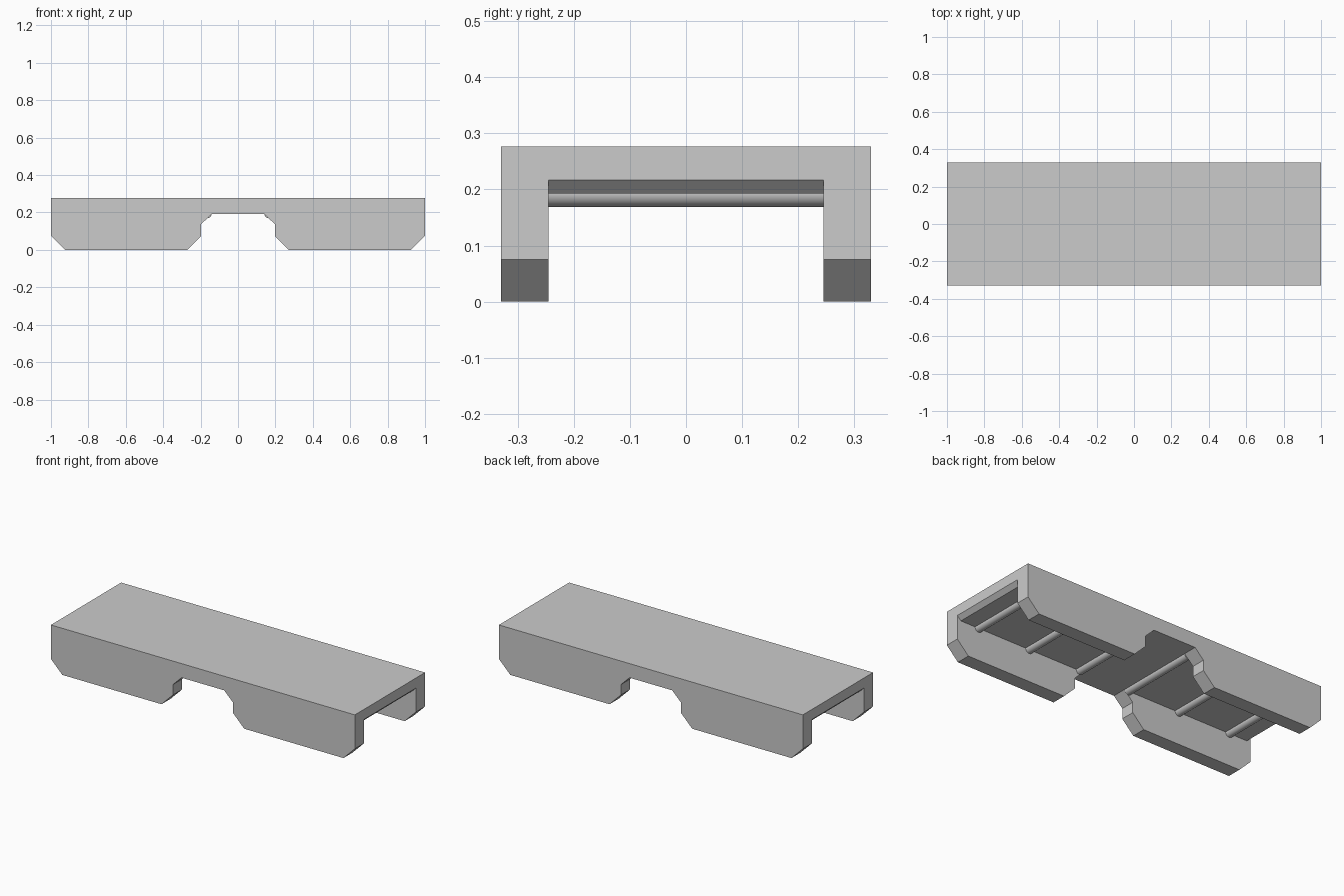
import bpy
import bmesh
from math import radians

default = bpy.data.objects.get("Cube")
if default:
    bpy.data.objects.remove(default, do_unlink=True)

LENGTH, WIDTH, TOP = 1.0, 0.33, 0.277   # half length, half width, height
INNER = 0.245                           # half width of the channel
CEILING, CHAMFER, LIP = 0.193, 0.075, 0.024
ROD_RADIUS = 0.024

grey = bpy.data.materials.new("light grey")
grey.use_nodes = True
grey.diffuse_color = (0.6, 0.6, 0.6, 1)
grey.node_tree.nodes["Principled BSDF"].inputs["Base Color"].default_value = (0.6, 0.6, 0.6, 1)


def extrude_profile(name, half_profile, half_depth):
    """Mirror a half profile (x, z) across x = 0 and extrude it along y."""
    points = half_profile + [(-x, z) for x, z in reversed(half_profile)]
    bm = bmesh.new()
    face = bm.faces.new([bm.verts.new((x, -half_depth, z)) for x, z in points])
    moved = bmesh.ops.extrude_face_region(bm, geom=[face])["geom"]
    verts = [v for v in moved if isinstance(v, bmesh.types.BMVert)]
    bmesh.ops.translate(bm, vec=(0, 2 * half_depth, 0), verts=verts)
    bmesh.ops.recalc_face_normals(bm, faces=bm.faces)
    mesh = bpy.data.meshes.new(name)
    bm.to_mesh(mesh)
    bm.free()
    obj = bpy.data.objects.new(name, mesh)
    bpy.context.collection.objects.link(obj)
    mesh.materials.append(grey)
    return obj


# Body: side outline with chamfered feet and a central notch
body = extrude_profile("body", [
    (0.14, CEILING), (0.197, 0.137), (0.197, CHAMFER), (0.197 + CHAMFER, 0),
    (LENGTH - CHAMFER, 0), (LENGTH, CHAMFER), (LENGTH, TOP)], WIDTH)

# Channel along the underside, flared at both ends
channel = extrude_profile("channel_cutter", [
    (LENGTH + 0.1, -0.1), (LENGTH + 0.1, CEILING + LIP),
    (LENGTH, CEILING + LIP), (LENGTH - LIP, CEILING)], INNER)
channel.hide_render = True
cut = body.modifiers.new("channel", 'BOOLEAN')
cut.operation = 'DIFFERENCE'
cut.solver = 'EXACT'
cut.object = channel
bpy.context.view_layer.objects.active = body
bpy.ops.object.modifier_apply(modifier=cut.name)
bpy.data.objects.remove(channel, do_unlink=True)

# Cross rods half sunk into the channel ceiling
for side, label in ((1, "left"), (-1, "right")):
    for part, x in (("inner", 0.165), ("middle", 0.51), ("outer", 0.855)):
        bpy.ops.mesh.primitive_cylinder_add(
            vertices=32, radius=ROD_RADIUS, depth=2 * INNER,
            location=(side * x, 0, CEILING), rotation=(radians(90), 0, 0))
        rod = bpy.context.object
        rod.name = f"{label}_{part}_rod"
        rod.data.materials.append(grey)
        bpy.ops.object.shade_smooth_by_angle(angle=radians(30))
